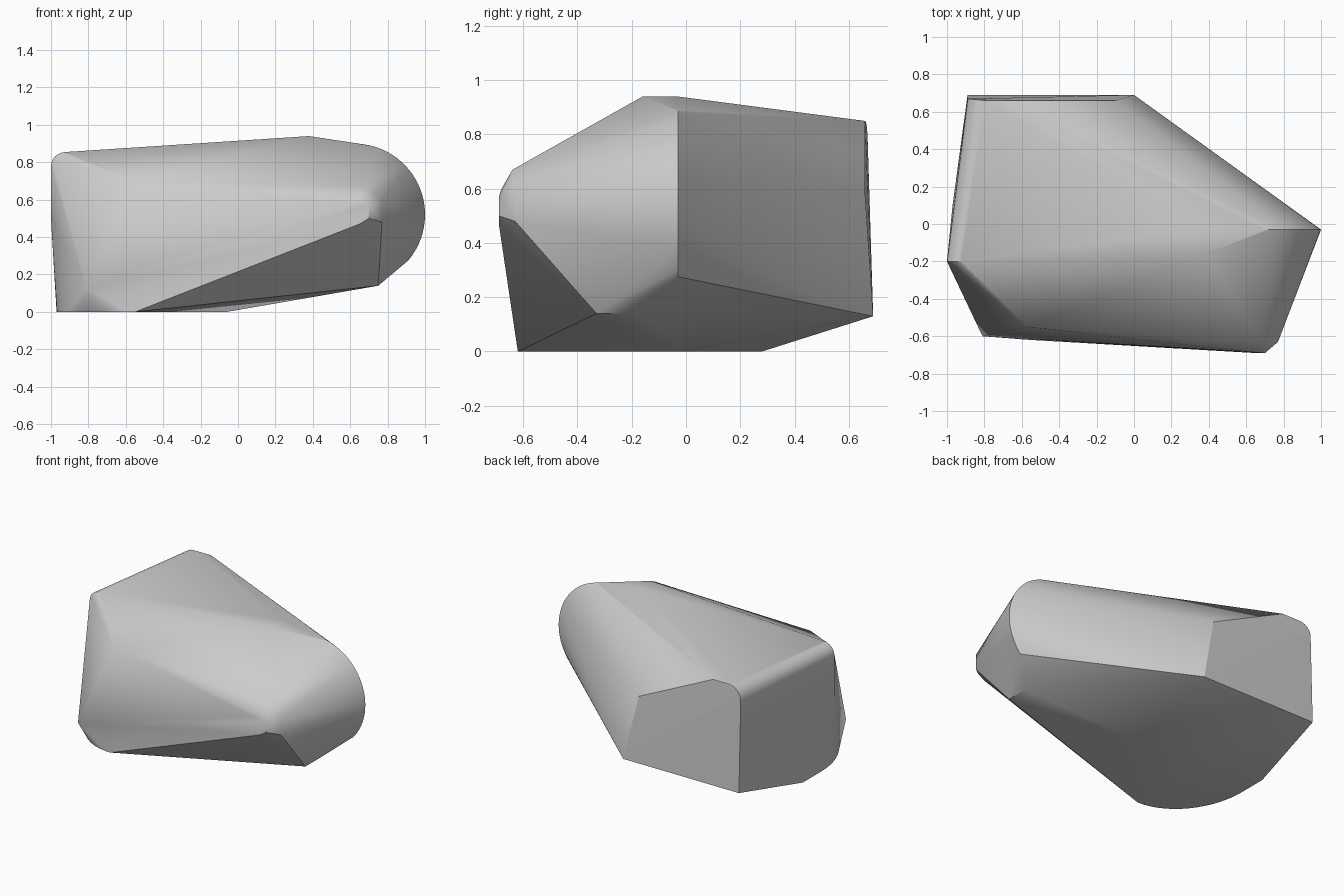
import bpy
import bmesh
from math import cos, sin, radians
from mathutils import Vector

# Remove the default cube
cube = bpy.data.objects.get("Cube")
if cube:
    bpy.data.objects.remove(cube, do_unlink=True)


def make_material(name, colour):
    mat = bpy.data.materials.new(name)
    mat.use_nodes = True
    mat.diffuse_color = colour
    mat.node_tree.nodes["Principled BSDF"].inputs["Base Color"].default_value = colour
    return mat


def arc(centre, axis_a, axis_b, start, end, steps):
    """Points on an elliptical arc spanned by two axis vectors."""
    centre, axis_a, axis_b = Vector(centre), Vector(axis_a), Vector(axis_b)
    points = []
    for i in range(steps + 1):
        angle = radians(start + (end - start) * i / steps)
        points.append(centre + axis_a * cos(angle) + axis_b * sin(angle))
    return points


def hull_object(name, points, material):
    """Wrap the guide points in a convex skin and shade it smooth by angle."""
    bm = bmesh.new()
    for point in points:
        bm.verts.new(point)
    result = bmesh.ops.convex_hull(bm, input=bm.verts[:])
    unused = set(result["geom_interior"]) | set(result["geom_unused"])
    loose = [v for v in unused if isinstance(v, bmesh.types.BMVert)]
    bmesh.ops.delete(bm, geom=loose, context="VERTS")
    bmesh.ops.recalc_face_normals(bm, faces=bm.faces[:])
    mesh = bpy.data.meshes.new(name)
    bm.to_mesh(mesh)
    bm.free()
    mesh.materials.append(material)
    obj = bpy.data.objects.new(name, mesh)
    bpy.context.collection.objects.link(obj)
    bpy.ops.object.select_all(action="DESELECT")
    obj.select_set(True)
    bpy.context.view_layer.objects.active = obj
    bpy.ops.object.shade_smooth_by_angle(angle=radians(30))
    return obj


# Rounded edges: big right end, front left foot, top left corner, back corner
right_end = arc((.62, -.03, .52), (.38, 0, 0), (0, 0, .38), -40, 78, 24)
foot_curve = arc((-.55, -.1, 0), (.42, 0, 0), (0, .52, 0), 180, 270, 14)
top_left_corner = arc((-.92, -.2, .78), (.08, 0, 0), (0, 0, .075), 90, 180, 6)
back_corner = arc((-.8, .66, .76), (.09, -.01, 0), (0, 0, .09), 90, 180, 6)

# Sharp corners of each side
back_corners = [(-.67, .66, .85), (-.1, .66, .58), (0, .69, .13), (-.89, .69, .13)]
base_corners = [(-.06, -.02, 0), (-.5, .28, 0), (-.97, .1, 0)]
left_corners = [(-1, -.2, .5), (-.81, -.6, .13), (-.57, -.55, .7)]
top_corners = [(.38, -.16, .94), (.38, -.03, .94)]
lower_right_corners = [(.75, -.33, .14), (.75, -.17, .14)]

# Small blunt nose at the front
nose = [(.69, -.64, .67), (.77, -.63, .59), (.77, -.63, .48), (.7, -.69, .57),
        (.7, -.69, .5), (.65, -.69, .47), (.58, -.68, .58), (.64, -.68, .6)]

stone_grey = make_material("stone grey", (.6, .6, .6, 1))
hull_object(
    "boulder",
    right_end + foot_curve + top_left_corner + back_corner + back_corners
    + base_corners + left_corners + top_corners + lower_right_corners + nose,
    stone_grey,
)
